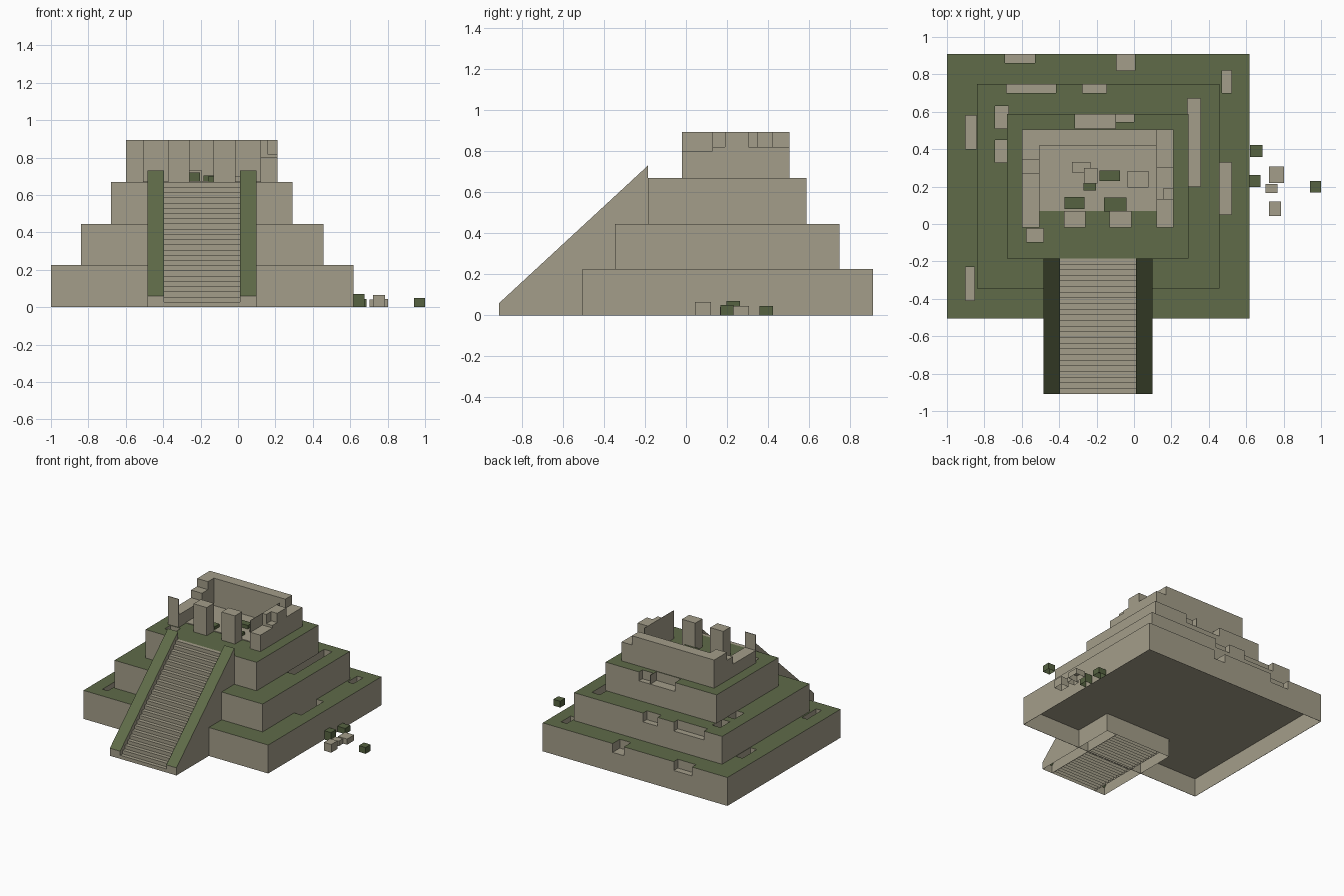
import bpy
import bmesh

cube = bpy.data.objects.get("Cube")
if cube:
    bpy.data.objects.remove(cube, do_unlink=True)


def material(name, rgb):
    m = bpy.data.materials.new(name)
    m.use_nodes = True
    m.diffuse_color = (*rgb, 1)
    m.node_tree.nodes["Principled BSDF"].inputs["Base Color"].default_value = (*rgb, 1)
    return m


STONE = material("weathered stone", (0.368, 0.34, 0.252))
GRASS = material("grass green", (0.115, 0.147, 0.066))
MOSS = material("dark moss", (0.093, 0.123, 0.053))


def finish(name, bm, mats):
    bmesh.ops.recalc_face_normals(bm, faces=bm.faces)
    me = bpy.data.meshes.new(name)
    bm.to_mesh(me)
    bm.free()
    for m in mats:
        me.materials.append(m)
    ob = bpy.data.objects.new(name, me)
    bpy.context.collection.objects.link(ob)
    return ob


def add_box(bm, x0, x1, y0, y1, z0, z1):
    vs = bmesh.ops.create_cube(bm, size=1)["verts"]
    for v in vs:
        v.co = (x1 if v.co.x > 0 else x0, y1 if v.co.y > 0 else y0, z1 if v.co.z > 0 else z0)


def open_bottom(bm):
    """Remove the faces that lie on the ground."""
    floor = [f for f in bm.faces if all(abs(v.co.z) < 1e-5 for v in f.verts)]
    bmesh.ops.delete(bm, geom=floor, context="FACES_ONLY")


def box(name, dims, mat):
    bm = bmesh.new()
    add_box(bm, *dims)
    return finish(name, bm, [mat])


def prism(name, profile, x0, x1, mats):
    """Extrude a (y, z) outline along x."""
    bm = bmesh.new()
    a = [bm.verts.new((x0, y, z)) for y, z in profile]
    b = [bm.verts.new((x1, y, z)) for y, z in profile]
    bm.faces.new(a)
    bm.faces.new(b)
    for i in range(len(a)):
        bm.faces.new((a[i - 1], a[i], b[i], b[i - 1]))
    bmesh.ops.recalc_face_normals(bm, faces=bm.faces)
    open_bottom(bm)
    return finish(name, bm, mats)


# Terraces: stone blocks with grassy tops and missing stones
def terrace(name, dims, holes, hollow=None):
    top = dims[5]
    ob = box(name, dims, STONE)
    bm = bmesh.new()
    for h in holes:
        add_box(bm, *h, top - 0.07, top + 0.05)
    if hollow:
        add_box(bm, *hollow)
    cutter = finish(name + "_cutter", bm, [STONE])
    cutter.hide_render = True
    mod = ob.modifiers.new("missing stones", "BOOLEAN")
    mod.operation = "DIFFERENCE"
    mod.solver = "EXACT"
    mod.object = cutter
    deps = bpy.context.evaluated_depsgraph_get()
    me = bpy.data.meshes.new_from_object(ob.evaluated_get(deps))
    ob.modifiers.clear()
    ob.data = me
    bpy.data.objects.remove(cutter, do_unlink=True)
    me.materials.clear()
    me.materials.append(STONE)
    me.materials.append(GRASS)
    for p in me.polygons:
        p.material_index = int(p.normal.z > 0.9 and p.center.z > top - 0.01)


terrace("lower_terrace", (-1, 0.618, -0.505, 0.91, 0, 0.225),
        [(-0.69, -0.53, 0.86, 0.95), (-0.093, 0.005, 0.82, 0.95), (0.47, 0.52, 0.7, 0.82),
         (0.457, 0.52, 0.05, 0.33), (-0.9, -0.843, 0.4, 0.58), (-0.9, -0.853, -0.41, -0.23)],
        hollow=(-0.998, 0.616, -0.503, 0.908, -0.1, 0.145))
terrace("middle_terrace", (-0.84, 0.457, -0.345, 0.748, 0.225, 0.445),
        [(-0.682, -0.417, 0.7, 0.8), (-0.275, -0.147, 0.7, 0.8), (0.285, 0.355, 0.2, 0.67),
         (-0.742, -0.67, 0.51, 0.63), (-0.742, -0.67, 0.33, 0.45)])
terrace("upper_terrace", (-0.68, 0.292, -0.185, 0.588, 0.445, 0.67),
        [(-0.315, -0.1, 0.51, 0.65), (-0.095, 0, 0.545, 0.65), (-0.575, -0.485, -0.095, -0.025)])

# Staircase: a row of rising columns, open underneath
FOOT, HEAD, STEPS = -0.91, -0.185, 24
run, rise = (HEAD - FOOT) / STEPS, 0.67 / STEPS
bm = bmesh.new()
for i in range(STEPS):
    add_box(bm, -0.395, 0.01, FOOT + i * run, FOOT + (i + 1) * run, 0, (i + 1) * rise)
open_bottom(bm)
finish("stairs", bm, [STONE])

# Sloped side ramps, green on top
ramp = [(FOOT, 0), (FOOT, 0.06), (HEAD, 0.73), (HEAD, 0)]
for side, x0, x1 in (("right", -0.485, -0.395), ("left", 0.01, 0.098)):
    ob = prism(side + "_ramp", ramp, x0, x1, [STONE, GRASS])
    for p in ob.data.polygons:
        p.material_index = int(p.normal.z > 0.5)

# Ruined temple: floor, back wall, broken side walls and pillars
BASE, TOP = 0.67, 0.893
box("temple_floor", (-0.51, 0.12, 0.07, 0.42, BASE, BASE + 0.006), STONE)
box("back_wall", (-0.6, 0.12, 0.42, 0.505, BASE, TOP), STONE)


def broken_wall(name, x0, x1, sections):
    """Wall outline from (y end, top height) sections."""
    outline, y = [(-0.02, BASE)], -0.02
    for end, z in sections:
        outline += [(y, z), (end, z)]
        y = end
    prism(name, outline + [(y, BASE)], x0, x1, [STONE])


broken_wall("left_wall_inner", 0.123, 0.157, [(0.13, 0.8), (0.305, TOP), (0.505, 0.82)])
broken_wall("left_wall_outer", 0.157, 0.21,
            [(0.13, 0.8), (0.19, 0.82), (0.305, TOP), (0.505, 0.82)])
broken_wall("left_wall_lining", 0.12, 0.123, [(0.35, TOP), (0.505, 0.82)])
broken_wall("right_wall", -0.6, -0.505,
            [(-0.015, TOP), (0.27, 0.77), (0.345, 0.83), (0.42, TOP)])
for i, (x0, x1) in enumerate([(-0.375, -0.26), (-0.13, -0.013)]):
    box(f"pillar_{i + 1}", (x0, x1, -0.02, 0.07, BASE, TOP), STONE)

# Rubble inside the temple and on the ground: x, y, width, depth, height
inside = [(-0.318, 0.113, 0.108, 0.065, 0.03, MOSS), (-0.1, 0.105, 0.12, 0.075, 0.03, MOSS),
          (-0.13, 0.258, 0.11, 0.055, 0.035, MOSS), (-0.237, 0.2, 0.065, 0.04, 0.05, MOSS),
          (-0.282, 0.303, 0.1, 0.055, 0.04, STONE), (-0.232, 0.258, 0.073, 0.085, 0.065, STONE),
          (0.022, 0.24, 0.113, 0.088, 0.03, STONE)]
outside = [(0.653, 0.391, 0.068, 0.065, 0.045, MOSS), (0.646, 0.23, 0.06, 0.064, 0.07, MOSS),
           (0.762, 0.263, 0.08, 0.088, 0.045, STONE), (0.735, 0.19, 0.065, 0.05, 0.04, STONE),
           (0.754, 0.082, 0.065, 0.078, 0.065, STONE), (0.97, 0.2, 0.06, 0.062, 0.05, MOSS)]
for place, z, blocks in (("temple", BASE, inside), ("ground", 0, outside)):
    for i, (x, y, w, d, h, mat) in enumerate(blocks):
        bm = bmesh.new()
        add_box(bm, x - w / 2, x + w / 2, y - d / 2, y + d / 2, z, z + h)
        open_bottom(bm)
        finish(f"{place}_rubble_{i + 1}", bm, [mat])
